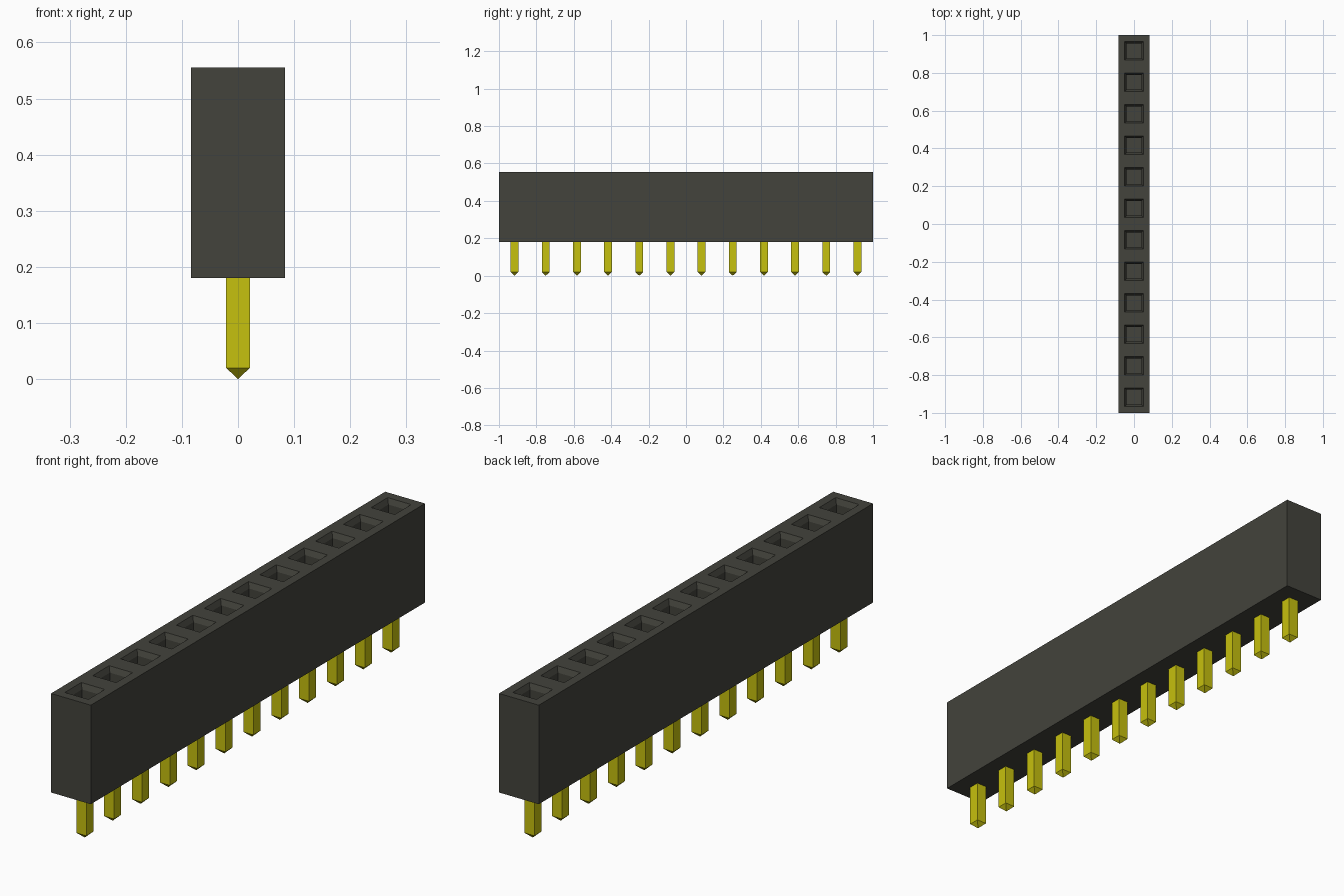
import bpy
import bmesh
from mathutils import Matrix

if "Cube" in bpy.data.objects:
    bpy.data.objects.remove(bpy.data.objects["Cube"], do_unlink=True)

COUNT = 12
PITCH = 2.0 / COUNT
BASE_Z, TOP_Z = 0.18, 0.555
PIN_HALF, TIP_Z = 0.021, 0.02
MOUTH_HALF, SHAFT_HALF = 0.035, 0.021
FUNNEL_DEPTH, SHAFT_DEPTH = 0.02, 0.2


def make_material(name, color):
    mat = bpy.data.materials.new(name)
    mat.use_nodes = True
    mat.diffuse_color = color
    mat.node_tree.nodes["Principled BSDF"].inputs["Base Color"].default_value = color
    return mat


def make_object(name, bm, mat):
    bmesh.ops.recalc_face_normals(bm, faces=bm.faces)
    mesh = bpy.data.meshes.new(name)
    bm.to_mesh(mesh)
    bm.free()
    mesh.materials.append(mat)
    obj = bpy.data.objects.new(name, mesh)
    bpy.context.collection.objects.link(obj)
    return obj


def box(bm, size, center):
    matrix = Matrix.Translation(center) @ Matrix.Diagonal((*size, 1))
    return bmesh.ops.create_cube(bm, size=1, matrix=matrix)["verts"]


black = make_material("black plastic", (0.056, 0.056, 0.045, 1))
gold = make_material("yellow metal", (0.565, 0.533, 0.0044, 1))

# Housing: a long box cut into one square cell per contact
bm = bmesh.new()
box(bm, (PITCH, 2, TOP_Z - BASE_Z), (0, 0, (TOP_Z + BASE_Z) / 2))
for i in range(1, COUNT):
    bmesh.ops.bisect_plane(bm, geom=bm.verts[:] + bm.edges[:] + bm.faces[:],
                           plane_co=(0, -1 + i * PITCH, 0), plane_no=(0, 1, 0))
bm.normal_update()

# Sockets: square mouth, sloped funnel, straight shaft
cells = [f for f in bm.faces if f.normal.z > 0.9]
bmesh.ops.inset_individual(bm, faces=cells, thickness=PITCH / 2 - MOUTH_HALF)
bmesh.ops.inset_individual(bm, faces=cells, thickness=MOUTH_HALF - SHAFT_HALF)
floor_verts = list({v for f in cells for v in f.verts})
bmesh.ops.translate(bm, verts=floor_verts, vec=(0, 0, -FUNNEL_DEPTH))
floors = bmesh.ops.extrude_discrete_faces(bm, faces=cells)["faces"]
floor_verts = list({v for f in floors for v in f.verts})
bmesh.ops.translate(bm, verts=floor_verts, vec=(0, 0, -SHAFT_DEPTH))
make_object("housing", bm, black)

# Pins: square posts ending in a pyramid point
for i in range(COUNT):
    bm = bmesh.new()
    y = -1 + (i + 0.5) * PITCH
    verts = box(bm, (PIN_HALF * 2, PIN_HALF * 2, BASE_Z - TIP_Z),
                (0, y, (BASE_Z + TIP_Z) / 2))
    bottom = min(bm.faces, key=lambda f: f.calc_center_median().z)
    tip = bmesh.ops.poke(bm, faces=[bottom])["verts"]
    tip[0].co.z = 0
    make_object(f"pin_{i + 1:02d}", bm, gold)
